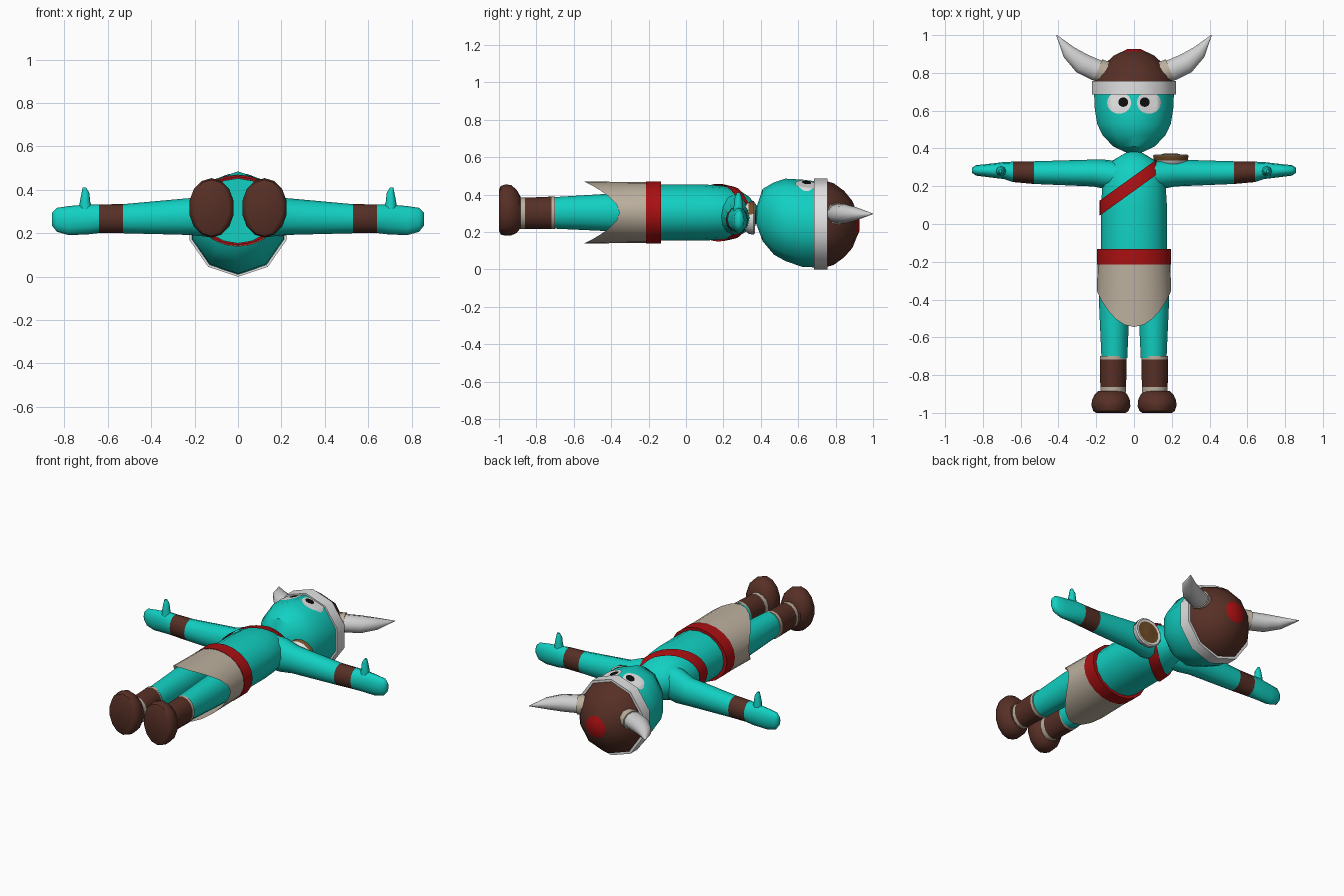
import bpy, bmesh, math
from mathutils import Vector
from mathutils.bvhtree import BVHTree

if "Cube" in bpy.data.objects:
    bpy.data.objects.remove(bpy.data.objects["Cube"])


def mat(name, r, g, b):
    m = bpy.data.materials.new(name)
    m.diffuse_color = (r, g, b, 1)
    m.use_nodes = True
    m.node_tree.nodes["Principled BSDF"].inputs["Base Color"].default_value = m.diffuse_color
    return m


SKIN = mat("turquoise skin", .006, .63, .54)
BROWN = mat("dark brown leather", .095, .029, .019)
RED = mat("red cloth", .40, .005, .006)
BEIGE = mat("beige cloth", .50, .43, .34)
WHITE = mat("white metal", .76, .76, .76)
HORN = mat("grey horn", .62, .62, .62)
BLACK = mat("black", .004, .004, .004)
TAN = mat("tan leather", .17, .075, .02)


def finish(name, bm, mats, angle=40):
    bmesh.ops.recalc_face_normals(bm, faces=bm.faces)
    me = bpy.data.meshes.new(name)
    bm.to_mesh(me)
    bm.free()
    for m in mats:
        me.materials.append(m)
    ob = bpy.data.objects.new(name, me)
    bpy.context.collection.objects.link(ob)
    bpy.ops.object.select_all(action='DESELECT')
    ob.select_set(True)
    bpy.context.view_layer.objects.active = ob
    bpy.ops.object.shade_smooth_by_angle(angle=math.radians(angle))
    return ob


def grid(rows, closed=True, caps=False, ids=None):
    """Skin a list of point rows into a bmesh; ids gives a material per strip."""
    bm = bmesh.new()
    vs = [[bm.verts.new(p) for p in row] for row in rows]
    n = len(rows[0])
    for i in range(len(vs) - 1):
        for j in range(n if closed else n - 1):
            k = (j + 1) % n
            f = bm.faces.new((vs[i][j], vs[i][k], vs[i + 1][k], vs[i + 1][j]))
            f.material_index = ids[i] if ids else 0
    if caps:
        bm.faces.new(vs[0]).material_index = ids[0] if ids else 0
        bm.faces.new(vs[-1]).material_index = ids[-1] if ids else 0
    return bm


def ring(c, u, v, ru, rv, n):
    c, u, v = Vector(c), Vector(u), Vector(v)
    return [c + u * ru * math.sin(2 * math.pi * j / n) + v * rv * math.cos(2 * math.pi * j / n)
            for j in range(n)]


X, Y, Z = (1, 0, 0), (0, 1, 0), (0, 0, 1)


def along_y(secs, n, x=0):
    """Sections (y, z centre, x radius, z radius)."""
    return [ring((x, y, zc), X, Z, rx, rz, n) for y, zc, rx, rz in secs]


# head
head_secs = [(.373, .285, .03, .035), (.41, .29, .115, .14), (.47, .272, .175, .193),
             (.53, .265, .205, .22), (.62, .247, .22, .233), (.70, .24, .222, .23)]
bm = grid(along_y(head_secs, 10), caps=True)
head_tree = BVHTree.FromBMesh(bm)
finish("head", bm, [SKIN])

# helmet: dome with a red crown, and a raised brow band
dome = [(.74, .242, .222, .233), (.79, .242, .207, .218), (.845, .242, .165, .178),
        (.89, .24, .115, .125), (.912, .24, .068, .07), (.927, .24, .035, .036)]
finish("helmet_dome", grid(along_y(dome, 10), caps=True, ids=[0, 0, 0, 0, 1]), [BROWN, RED])
band = [(.685, .242, .222, .232), (.685, .242, .234, .243),
        (.757, .242, .234, .243), (.757, .242, .21, .22)]
finish("helmet_band", grid(along_y(band, 10)), [WHITE])


# eyes: thin plates draped over the head
def drape(name, cx, cy, rx, ry, lift, m):
    rows = []
    for k in range(7):
        t = max(k / 6, .01)
        row = []
        for p in ring((cx, cy, 1), X, Y, rx * t, ry * t, 20):
            hit = head_tree.ray_cast(p, Vector((0, 0, -1)))[0]
            row.append(Vector((p.x, p.y, (hit.z if hit else .4) + lift)))
        rows.append(row)
    finish(name, grid(rows), [m])


for s, side in ((1, "left"), (-1, "right")):
    drape(side + "_eye", s * .079, .642, .064, .058, .004, WHITE)
    drape(side + "_pupil", s * .057, .645, .026, .025, .007, BLACK)

# horns with base cuffs, curving up and outward
for s, side in ((1, "left"), (-1, "right")):
    path = [(.15, .80, .057), (.20, .815, .06), (.275, .85, .058), (.345, .91, .04), (.41, 1.0, .002)]
    rows = []
    for i, (x, y, r) in enumerate(path):
        a, b = path[max(i - 1, 0)], path[min(i + 1, 4)]
        d = Vector((b[0] - a[0], b[1] - a[1], 0)).normalized()
        rows.append(ring((s * x, y, .297), (-s * d.y, d.x, 0), Z, r, r * .88, 10))
    finish(side + "_horn", grid(rows, caps=True), [HORN])
    d = Vector((s * .92, .38, 0))
    u = Vector((-s * .38, .92, 0))
    cuff = [ring(Vector((s * .14, .795, .297)) + d * t, u, Z, r, r * .92, 10)
            for t, r in ((0, .064), (.055, .064), (.055, .05))]
    finish(side + "_horn_cuff", grid(cuff), [BEIGE])

# torso
torso = [(-.26, .303, .175, .15), (-.1, .304, .175, .15), (.1, .304, .174, .15),
         (.2, .303, .168, .143), (.28, .302, .15, .125), (.335, .30, .115, .09), (.385, .295, .03, .04)]
finish("torso", grid(along_y(torso, 16), caps=True), [SKIN], 60)


def torso_at(y):
    for a, b in zip(torso, torso[1:]):
        if y <= b[0]:
            t = (y - a[0]) / (b[0] - a[0])
            return [p + (q - p) * t for p, q in zip(a, b)]
    return torso[-1]


# sash: diagonal loop hugging the torso from hip to shoulder
rows = []
for off in (-.04, -.013, .013, .04):
    row = []
    for j in range(32):
        a = 2 * math.pi * j / 32
        y = .22 + off
        for _ in range(30):
            _, zc, rx, rz = torso_at(y)
            x = (rx + .009) * math.sin(a)
            y = .5 * y + .5 * (.215 + off + .72 * x)
        row.append((x, y, zc + (rz + .009) * math.cos(a)))
    rows.append(row)
finish("sash", grid(rows), [RED])

# belt and pointed skirt
belt = [(-.215, .304, .185, .155), (-.215, .304, .197, .166),
        (-.133, .304, .197, .166), (-.133, .304, .165, .14)]
finish("belt", grid(along_y(belt, 20)), [RED])
top = ring((0, -.205, .304), X, Z, .193, .162, 24)
hem = ring((0, 0, .304), X, Z, .196, .166, 24)
for j, p in enumerate(hem):
    p.y = -.355 - .19 * abs(math.cos(2 * math.pi * j / 24)) ** 1.8
finish("skirt", grid([top, hem]), [BEIGE])

for s, side in ((1, "left"), (-1, "right")):
    # leg, boot shaft and trims
    leg = [(-.18, .304, .085, .11), (-.45, .304, .082, .098), (-.71, .302, .07, .084)]
    finish(side + "_leg", grid(along_y(leg, 14, s * .104), caps=True), [SKIN])
    shaft = [(-.70, .302, .066, .08), (-.70, .302, .073, .087), (-.718, .302, .073, .087),
             (-.862, .30, .07, .083), (-.892, .30, .07, .083)]
    finish(side + "_boot_shaft", grid(along_y(shaft, 14, s * .11), ids=[1, 1, 0, 1]), [BROWN, BEIGE])
    # shoe
    shoe = [(-.885, .305, .07, .085), (-.905, .31, .09, .115), (-.935, .316, .104, .135),
            (-.965, .317, .105, .137), (-.99, .316, .096, .13), (-1.0, .315, .08, .11)]
    finish(side + "_shoe", grid(along_y(shoe, 14, s * .122), caps=True), [BROWN])
    # arm with wristband and mitten hand: (x, y, z, y radius, z radius)
    arm = [(.06, .25, .30, .075, .11), (.14, .262, .288, .078, .105), (.22, .27, .277, .071, .085),
           (.53, .272, .267, .06, .067), (.64, .276, .267, .054, .066), (.69, .283, .264, .045, .069),
           (.78, .283, .258, .034, .067), (.835, .284, .262, .028, .055), (.857, .284, .265, .014, .03)]
    rows = [ring((s * x, y, z), Y, Z, ry, rz, 12) for x, y, z, ry, rz in arm]
    finish(side + "_arm", grid(rows, caps=True, ids=[0, 0, 0, 1, 0, 0, 0, 0]), [SKIN, BROWN], 60)
    # thumb
    thumb = [(.70, .29, .034, .03), (.705, .345, .024, .024), (.703, .385, .018, .019), (.708, .41, .008, .009)]
    rows = [ring((s * x, .28, z), X, Y, rx, ry, 8) for x, z, rx, ry in thumb]
    finish(side + "_thumb", grid(rows, caps=True), [SKIN], 60)

# shoulder pad: shallow cup with light rim and leather centre
pad = [(.315, .275, .072, .066), (.335, .275, .092, .085), (.362, .275, .096, .09),
       (.368, .275, .088, .082), (.364, .275, .074, .068), (.374, .275, .03, .028)]
bm = grid(along_y(pad, 14, .195), caps=True, ids=[0, 0, 0, 0, 1])
for f in bm.faces:
    c = f.calc_center_median()
    if .33 < c.y < .36 and c.z > .31:
        f.material_index = 1
finish("shoulder_pad", bm, [WHITE, TAN])
